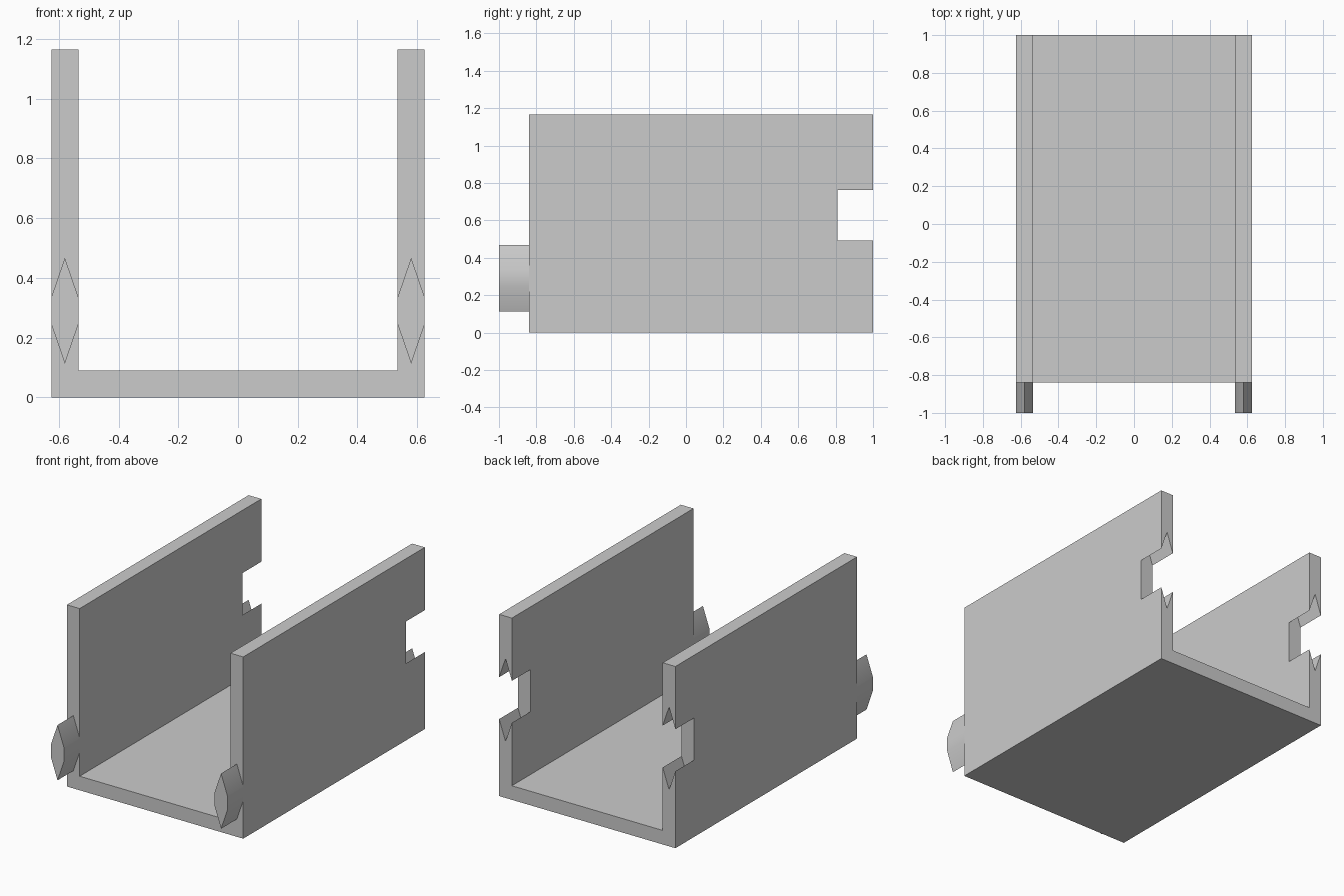
import bpy
import bmesh

cube = bpy.data.objects.get("Cube")
if cube:
    bpy.data.objects.remove(cube, do_unlink=True)

grey = bpy.data.materials.new("plain grey")
grey.use_nodes = True
colour = (0.6, 0.6, 0.6, 1)
grey.diffuse_color = colour
grey.node_tree.nodes["Principled BSDF"].inputs["Base Color"].default_value = colour

HALF, INNER, HEIGHT, FLOOR = 0.625, 0.535, 1.165, 0.09
FRONT, BACK = -0.84, 1.0
MID = (HALF + INNER) / 2


def extrude_profile(name, points, y0, y1):
    """Solid made by pushing an (x, z) outline along y."""
    bm = bmesh.new()
    face = bm.faces.new([bm.verts.new((x, y0, z)) for x, z in points])
    out = bmesh.ops.extrude_face_region(bm, geom=[face])
    moved = [v for v in out["geom"] if isinstance(v, bmesh.types.BMVert)]
    bmesh.ops.translate(bm, verts=moved, vec=(0, y1 - y0, 0))
    bmesh.ops.recalc_face_normals(bm, faces=bm.faces)
    mesh = bpy.data.meshes.new(name)
    bm.to_mesh(mesh)
    bm.free()
    mesh.materials.append(grey)
    obj = bpy.data.objects.new(name, mesh)
    bpy.context.collection.objects.link(obj)
    return obj


def hexagon(x, z, scale=1.0):
    """Tall pointed hexagon shared by the tabs and the slots."""
    w, side, tip = 0.045 * scale, 0.046 * scale, 0.177 * scale
    return [(x, z + tip), (x + w, z + side), (x + w, z - side),
            (x, z - tip), (x - w, z - side), (x - w, z + side)]


# U-shaped channel: floor and two walls
channel = extrude_profile("channel", [
    (-HALF, 0), (HALF, 0), (HALF, HEIGHT), (INNER, HEIGHT),
    (INNER, FLOOR), (-INNER, FLOOR), (-INNER, HEIGHT), (-HALF, HEIGHT)], FRONT, BACK)

for side, s in (("left", 1), ("right", -1)):
    # Connecting tab on the front end of the wall
    tab = extrude_profile(side + "_tab", hexagon(s * MID, 0.29), -1.0, FRONT)
    bpy.ops.object.select_all(action="DESELECT")
    tab.select_set(True)
    bpy.context.view_layer.objects.active = tab
    bpy.ops.object.shade_smooth_by_angle()

    # Larger matching slot in the back end of the wall
    cutter = extrude_profile(side + "_slot_cutter", hexagon(s * MID, 0.628, 1.5), 0.81, 1.1)
    cutter.hide_render = True
    cutter.hide_set(True)
    cut = channel.modifiers.new(side + "_slot", "BOOLEAN")
    cut.operation = "DIFFERENCE"
    cut.solver = "EXACT"
    cut.object = cutter
